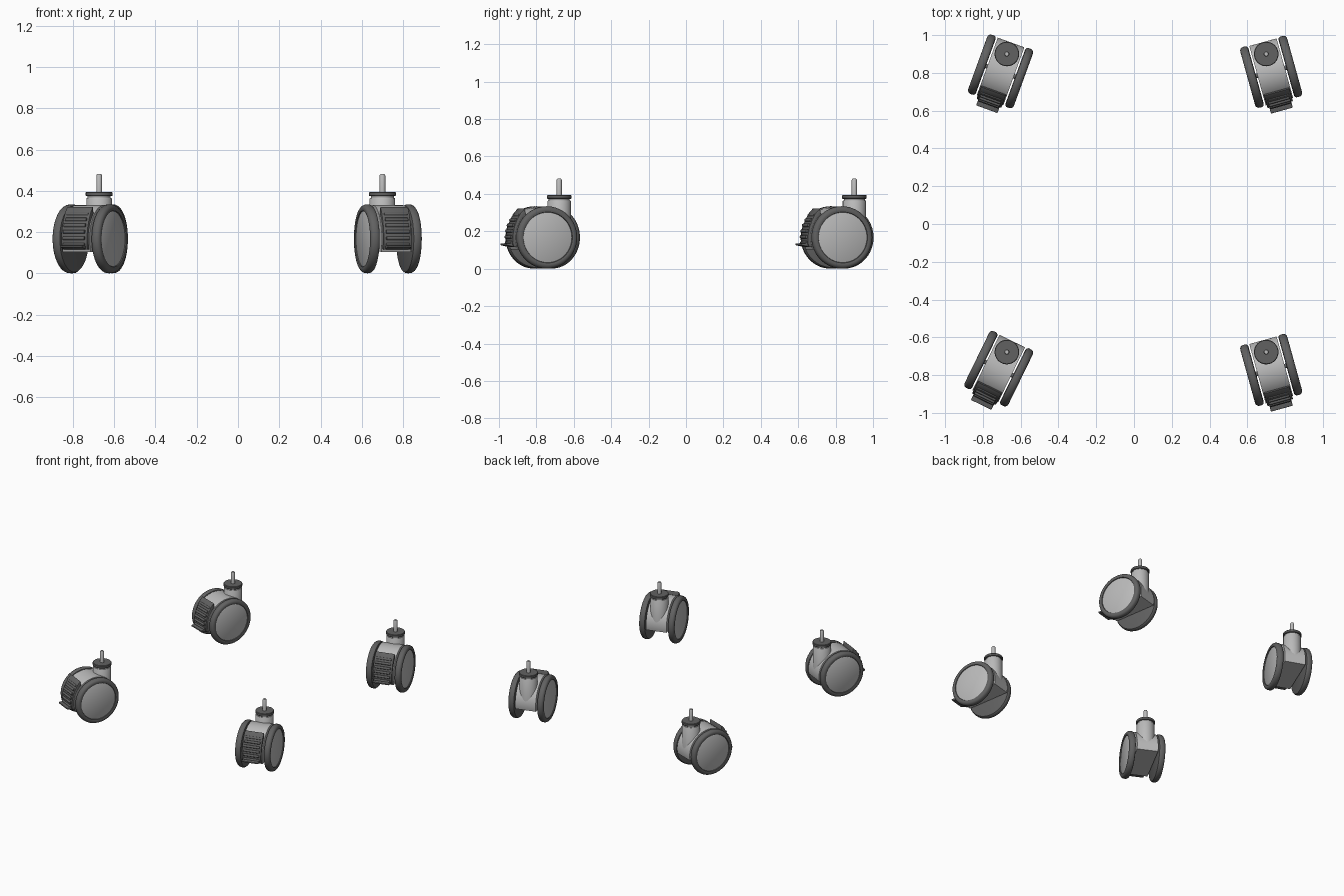
import bpy, bmesh, math
from math import sin, cos, radians
from mathutils import Matrix

if "Cube" in bpy.data.objects:
    bpy.data.objects.remove(bpy.data.objects["Cube"])

# Caster local frame: swivel stem on z through the origin, wheels trail toward -y
AXLE_Y, AXLE_Z = -0.098, 0.167


def material(name, g):
    m = bpy.data.materials.new(name)
    m.diffuse_color = (g, g, g, 1)
    m.use_nodes = True
    m.node_tree.nodes["Principled BSDF"].inputs["Base Color"].default_value = m.diffuse_color
    return m


DARK = material("dark_grey", 0.12)
LIGHT = material("light_grey", 0.5)


def finish(bm, name, mat, bevel=0):
    bmesh.ops.recalc_face_normals(bm, faces=bm.faces)
    if bevel:
        sharp = [e for e in bm.edges if e.calc_face_angle(0) > radians(45)]
        bmesh.ops.bevel(bm, geom=sharp, offset=bevel, segments=2, profile=0.5, affect='EDGES')
    me = bpy.data.meshes.new(name)
    bm.to_mesh(me)
    bm.free()
    me.shade_smooth()
    me.set_sharp_from_angle(angle=radians(35))
    me.materials.append(mat)
    return me


def lathe(name, profile, mat, sides=48, matrix=Matrix()):
    """Spin (radius, height) points around z; both ends are capped."""
    bm = bmesh.new()
    rings = [[bm.verts.new((r * cos(2 * math.pi * i / sides), r * sin(2 * math.pi * i / sides), h))
              for i in range(sides)] for r, h in profile]
    for a, b in zip(rings, rings[1:]):
        for i in range(sides):
            j = (i + 1) % sides
            bm.faces.new((a[i], a[j], b[j], b[i]))
    bm.faces.new(rings[0])
    bm.faces.new(rings[-1])
    bm.transform(matrix)
    return finish(bm, name, mat)


def slab(name, outline, half, mat, bevel=0):
    """Extrude an outline of (y, z) points, relative to the axle, across x."""
    bm = bmesh.new()
    f = bm.faces.new([bm.verts.new((-half, AXLE_Y + y, AXLE_Z + z)) for y, z in outline])
    ext = bmesh.ops.extrude_face_region(bm, geom=[f])
    bmesh.ops.translate(bm, vec=(2 * half, 0, 0),
                        verts=[v for v in ext["geom"] if isinstance(v, bmesh.types.BMVert)])
    return finish(bm, name, mat, bevel)


def arc(r, a0, a1, n):
    return [(r * cos(radians(a0 + (a1 - a0) * i / n)), r * sin(radians(a0 + (a1 - a0) * i / n)))
            for i in range(n + 1)]


parts = {}

# Twin wheels: rounded tyre with a recessed hub disc
for side, s in (("left", -1), ("right", 1)):
    m = Matrix.Translation((0, AXLE_Y, AXLE_Z)) @ Matrix.Rotation(s * math.pi / 2, 4, 'Y')
    parts[side + "_tyre"] = lathe("tyre", [
        (0.152, 0.083), (0.161, 0.086), (0.166, 0.093), (0.167, 0.102), (0.166, 0.114),
        (0.162, 0.122), (0.154, 0.128), (0.144, 0.129), (0.136, 0.127), (0.134, 0.120)],
        DARK, 64, m)
    parts[side + "_hub_disc"] = lathe("hub_disc", [
        (0.134, 0.118), (0.134, 0.122), (0.131, 0.1235)], LIGHT, 64, m)
parts["axle"] = lathe("axle", [(0.012, -0.09), (0.012, 0.09)], DARK, 16,
                      Matrix.Translation((0, AXLE_Y, AXLE_Z)) @ Matrix.Rotation(math.pi / 2, 4, 'Y'))

# Body hood between the wheels: round on top, cut by a plane below
parts["body_hood"] = slab("body_hood", arc(0.163, -13, 203, 40), 0.075, LIGHT)

# Swivel housing, collar and threaded stem
parts["swivel_housing"] = lathe("swivel_housing", [
    (0.062, 0.16), (0.062, 0.362), (0.060, 0.365), (0.056, 0.365), (0.056, 0.377)], LIGHT)
parts["collar"] = lathe("collar", [
    (0.062, 0.374), (0.065, 0.377), (0.065, 0.391), (0.062, 0.395)], DARK)
parts["stem"] = lathe("stem", [(0.014, 0.39), (0.014, 0.474), (0.010, 0.481)], LIGHT, 24)

# Brake pedal: curved pad lifting off the hood, grip ribs and a toe lip
pad = [(-0.112, 0.157), (-0.136, 0.130), (-0.156, 0.095), (-0.171, 0.055), (-0.179, 0.010),
       (-0.180, -0.030), (-0.172, -0.052)]
parts["brake_pedal"] = slab("brake_pedal", pad + arc(0.155, 199, 132, 10), 0.070, DARK, 0.004)
for i in range(6):
    a = radians(139 + i * 10)
    cy, cz = 0.182 * cos(a), 0.182 * sin(a)
    rib = [(cy + 0.008 * cos(t) * cos(a) - 0.009 * sin(t) * sin(a),
            cz + 0.008 * cos(t) * sin(a) + 0.009 * sin(t) * cos(a))
           for t in [2 * math.pi * k / 12 for k in range(12)]]
    parts["pedal_rib_%d" % (i + 1)] = slab("pedal_rib", rib, 0.058, DARK, 0.002)
parts["pedal_lip"] = slab("pedal_lip", [
    (-0.165, -0.025), (-0.190, -0.031), (-0.213, -0.031), (-0.213, -0.041), (-0.190, -0.046),
    (-0.165, -0.052)], 0.060, DARK, 0.003)

# Four casters, each swivelled to its own angle
placements = {
    "back_left": (-0.673, 0.90, -20), "back_right": (0.70, 0.90, 15.5),
    "front_left": (-0.673, -0.678, -26), "front_right": (0.70, -0.678, 15.5)}
for place, (x, y, turn) in placements.items():
    for name, me in parts.items():
        ob = bpy.data.objects.new(place + "_" + name, me)
        bpy.context.collection.objects.link(ob)
        ob.location = (x, y, 0)
        ob.rotation_euler = (0, 0, radians(turn))
